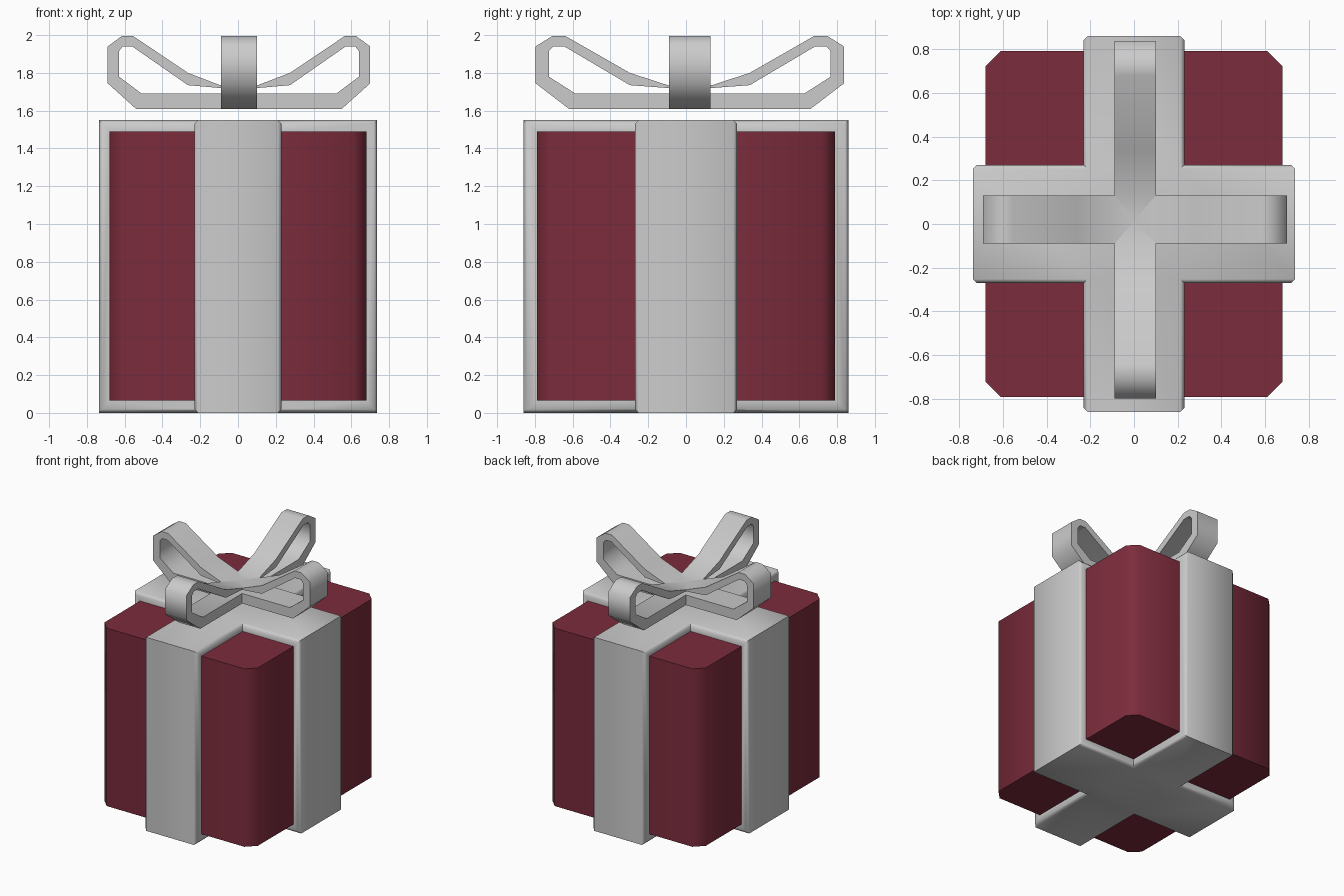
import bpy, bmesh, math

if "Cube" in bpy.data.objects:
    bpy.data.objects.remove(bpy.data.objects["Cube"])


def make_object(name, bm, color=None):
    bmesh.ops.recalc_face_normals(bm, faces=bm.faces)
    mesh = bpy.data.meshes.new(name)
    bm.to_mesh(mesh)
    bm.free()
    obj = bpy.data.objects.new(name, mesh)
    bpy.context.collection.objects.link(obj)
    mat = bpy.data.materials.new(name + "_color")
    mat.diffuse_color = color or (0.8, 0.8, 0.8, 1)
    mat.use_nodes = True
    mat.node_tree.nodes["Principled BSDF"].inputs["Base Color"].default_value = mat.diffuse_color
    mesh.materials.append(mat)
    return obj


def activate(obj):
    bpy.ops.object.select_all(action='DESELECT')
    obj.select_set(True)
    bpy.context.view_layer.objects.active = obj


def smooth(obj, degrees):
    activate(obj)
    bpy.ops.object.shade_smooth_by_angle(angle=math.radians(degrees))


def chamfered_block(name, half, z0, z1, axis, chamfer, along, color=None):
    """Box; chamfers edges parallel to axis, or edges bounding its end faces."""
    bm = bmesh.new()
    bmesh.ops.create_cube(bm, size=1)
    for v in bm.verts:
        v.co.x *= 2 * half[0]
        v.co.y *= 2 * half[1]
        v.co.z = z1 if v.co.z > 0 else z0

    def parallel(e):
        d = e.verts[1].co - e.verts[0].co
        return abs(d[axis]) > 1e-4
    edges = [e for e in bm.edges if parallel(e) == along]
    bmesh.ops.bevel(bm, geom=edges, offset=chamfer, offset_type='OFFSET',
                    segments=1, profile=0.5, affect='EDGES')
    return make_object(name, bm, color)


# Wrapped box: red body joined with the two raised ribbon bands
box = chamfered_block("wrapped_box", (0.68, 0.79), 0.065, 1.49, 2, 0.07, True,
                      (0.20, 0.025, 0.045, 1))
bands = [
    chamfered_block("ribbon_band_front_back", (0.23, 0.86), 0, 1.55, 0, 0.018, False),
    chamfered_block("ribbon_band_sides", (0.737, 0.27), 0, 1.55, 1, 0.018, False),
]
for band in bands:
    mod = box.modifiers.new("join_band", 'BOOLEAN')
    mod.operation = 'UNION'
    mod.solver = 'EXACT'
    mod.material_mode = 'TRANSFER'
    mod.object = band
    activate(box)
    bpy.ops.object.modifier_apply(modifier=mod.name)
    bpy.data.objects.remove(band)
smooth(box, 50)

# Bow: half profiles from bottom centre around the loop to top centre
OUTER = [(0, 1.61), (.545, 1.61), (.695, 1.745), (.695, 1.94), (.62, 1.995),
         (.56, 1.995), (.27, 1.80), (.1, 1.735), (0, 1.725)]
INNER = [(0, 1.69), (.515, 1.69), (.635, 1.78), (.635, 1.915), (.615, 1.94),
         (.565, 1.94), (.27, 1.735), (.1, 1.72), (0, 1.71)]


def mirrored(half):
    return half + [(-x, z) for x, z in reversed(half[1:-1])]


def bow_loop(name, place, scale, shift, w0, w1):
    bm = bmesh.new()
    rings = [[bm.verts.new(place(x * scale + shift, w, z)) for x, z in mirrored(p)]
             for p, w in ((OUTER, w0), (OUTER, w1), (INNER, w1), (INNER, w0))]
    n = len(rings[0])
    for k in range(4):
        a, b = rings[k], rings[(k + 1) % 4]
        for i in range(n):
            j = (i + 1) % n
            bm.faces.new((a[i], a[j], b[j], b[i]))
    smooth(make_object(name, bm), 60)


bow_loop("bow_loops_sideways", lambda u, w, z: (u, w, z), 1.0, 0.005, -0.09, 0.13)
bow_loop("bow_loops_front_back", lambda u, w, z: (w, u, z), 1.175, 0.02, -0.09, 0.10)
